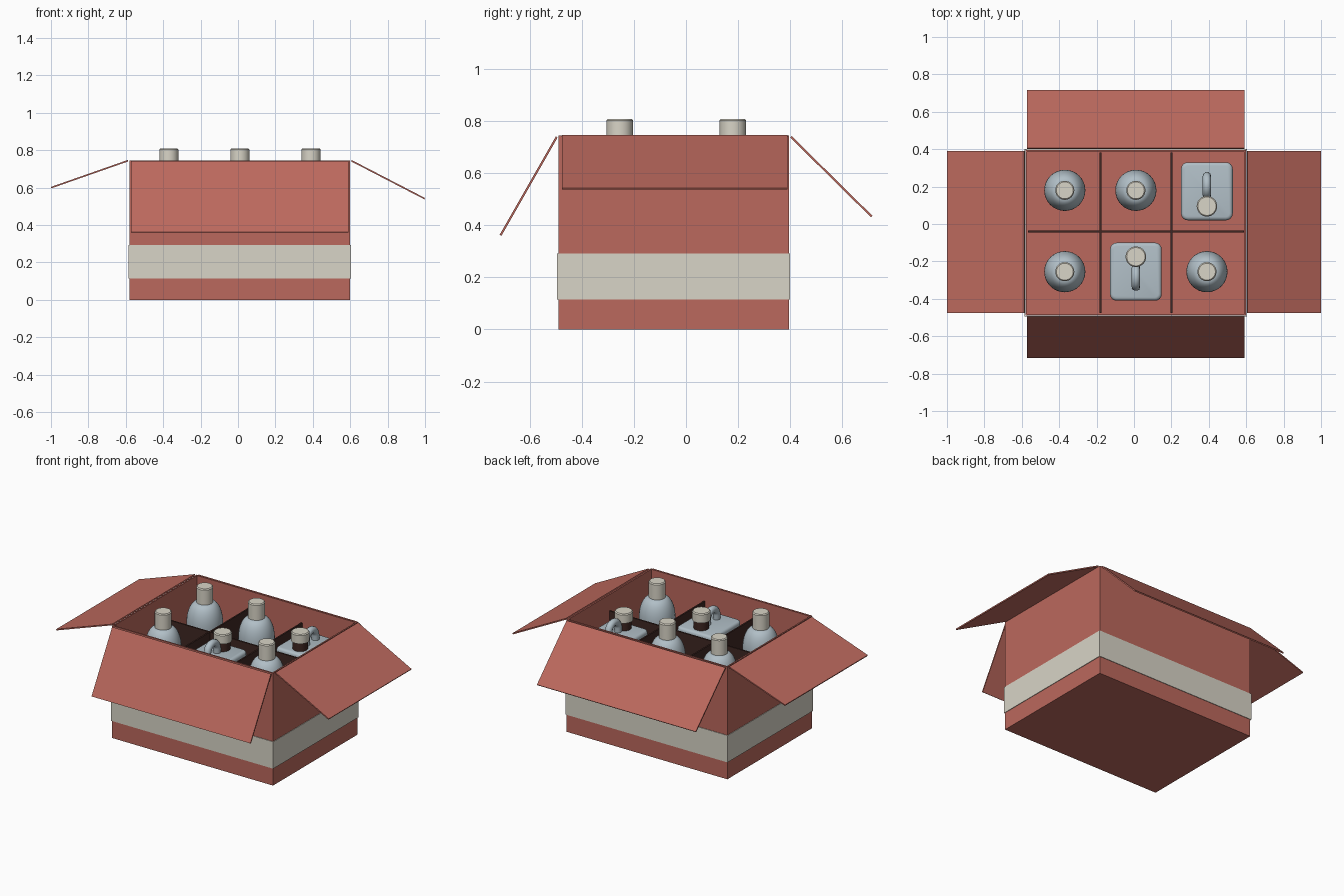
import bpy, bmesh, math
from mathutils import Vector, Matrix

cube = bpy.data.objects.get("Cube")
if cube:
    bpy.data.objects.remove(cube, do_unlink=True)


def material(name, rgb):
    m = bpy.data.materials.new(name)
    m.use_nodes = True
    m.diffuse_color = (*rgb, 1)
    m.node_tree.nodes["Principled BSDF"].inputs["Base Color"].default_value = (*rgb, 1)
    return m


RED = material("red_card", (0.50, 0.14, 0.11))
CREAM = material("cream", (0.69, 0.66, 0.57))
GLASS = material("pale_grey", (0.44, 0.52, 0.57))
DARK = material("dark_brown", (0.05, 0.02, 0.016))


def finish(bm, name, mat, smooth=False):
    bmesh.ops.recalc_face_normals(bm, faces=bm.faces)
    mesh = bpy.data.meshes.new(name)
    bm.to_mesh(mesh)
    bm.free()
    mesh.materials.append(mat)
    ob = bpy.data.objects.new(name, mesh)
    bpy.context.collection.objects.link(ob)
    if smooth:
        shade(ob)
    return ob


def shade(ob):
    bpy.ops.object.select_all(action="DESELECT")
    bpy.context.view_layer.objects.active = ob
    ob.select_set(True)
    bpy.ops.object.shade_smooth_by_angle(angle=math.radians(40))


def block(lo, hi):
    lo, hi = Vector(lo), Vector(hi)
    bm = bmesh.new()
    bmesh.ops.create_cube(bm, size=1, matrix=Matrix.Translation((lo + hi) / 2)
                          @ Matrix.Diagonal((*(hi - lo), 1)))
    return bm


def flat(bm, sign):
    return [f for f in bm.faces if f.normal.z * sign > 0.9]


def lathe(name, profile, x, y, mat):
    bm = bmesh.new()
    vs = [bm.verts.new((r, 0, z)) for r, z in profile]
    es = [bm.edges.new(pair) for pair in zip(vs, vs[1:])]
    bmesh.ops.spin(bm, geom=vs + es, cent=(0, 0, 0), axis=(0, 0, 1),
                   angle=math.tau, steps=32)
    bmesh.ops.remove_doubles(bm, verts=bm.verts, dist=0.0005)
    bmesh.ops.translate(bm, verts=bm.verts, vec=(x, y, 0))
    return finish(bm, name, mat, True)


def cap(name, x, y, r, z0, z1):
    b = 0.006
    return lathe(name, [(0, z0), (r, z0), (r, z1 - b), (r - b, z1), (0, z1)], x, y, CREAM)


X0, X1, Y0, Y1, H, T = -0.58, 0.6, -0.49, 0.395, 0.745, 0.013

# open carton with thick walls and floor
bm = block((X0, Y0, 0), (X1, Y1, H))
bm.normal_update()
top = flat(bm, 1)
bmesh.ops.inset_region(bm, faces=top, thickness=T)
inner = bmesh.ops.extrude_face_region(bm, geom=top)
bmesh.ops.delete(bm, geom=top, context="FACES")
bmesh.ops.translate(bm, verts=[v for v in inner["geom"] if isinstance(v, bmesh.types.BMVert)],
                    vec=(0, 0, T - H))
finish(bm, "carton", RED)

# stripe wrapped around the carton
G = 0.005
bm = block((X0 - G, Y0 - G, 0.115), (X1 + G, Y1 + G, 0.293))
bm.normal_update()
bmesh.ops.delete(bm, geom=flat(bm, 1) + flat(bm, -1), context="FACES")
band = finish(bm, "stripe_band", CREAM)
mod = band.modifiers.new("thickness", "SOLIDIFY")
mod.thickness, mod.offset = G, -1


# flaps folded outwards, each a thin sheet from hinge to tip
def flap(name, hinge, tip, span):
    hinge, tip, span = Vector(hinge), Vector(tip), Vector(span)
    off = (tip - hinge).cross(span).normalized() * 0.004
    bm = bmesh.new()
    a = [bm.verts.new(p + s * off) for p, s in
         ((hinge, 1), (tip, 1), (tip, -1), (hinge, -1))]
    face = bm.faces.new(a)
    ext = bmesh.ops.extrude_face_region(bm, geom=[face])
    bmesh.ops.translate(bm, verts=[v for v in ext["geom"] if isinstance(v, bmesh.types.BMVert)],
                        vec=span)
    finish(bm, name, RED)


flap("front_flap", (-0.573, -0.497, 0.74), (-0.573, -0.713, 0.362), (1.165, 0, 0))
flap("back_flap", (-0.573, 0.403, 0.741), (-0.573, 0.714, 0.434), (1.165, 0, 0))
flap("right_flap", (-0.588, -0.476, 0.744), (-0.999, -0.476, 0.6), (0, 0.866, 0))
flap("left_flap", (0.606, -0.476, 0.744), (0.998, -0.476, 0.541), (0, 0.866, 0))

# crossed dividers
D, DH = 0.005, 0.64
for i, x in enumerate((-0.18, 0.2)):
    finish(block((x - D, Y0 + T, T), (x + D, Y1 - T, DH)), f"cross_divider_{i + 1}", DARK)
finish(block((X0 + T, -0.04 - D, T), (X1 - T, -0.04 + D, DH)), "long_divider", DARK)

# round bottles with domed shoulders
for i, (x, y) in enumerate(((-0.37, 0.18), (0.01, 0.18), (-0.37, -0.255), (0.39, -0.255))):
    dome = [(0.046 + 0.064 * math.cos(t), 0.57 + 0.135 * math.sin(t))
            for t in (math.radians(a) for a in range(0, 91, 10))]
    lathe(f"bottle_{i + 1}", [(0, T), (0.11, T)] + dome + [(0.046, 0.75), (0, 0.75)], x, y, GLASS)
    cap(f"bottle_cap_{i + 1}", x, y, 0.051, 0.705, 0.81)


# square jugs with an off-centre neck and a loop handle
def jug(n, x, y, s):
    bm = block((x - 0.138, y - 0.155, T), (x + 0.138, y + 0.155, 0.63))
    upright = [e for e in bm.edges if abs(e.verts[0].co.z - e.verts[1].co.z) > 0.1]
    bmesh.ops.bevel(bm, geom=upright, offset=0.035, segments=4, profile=0.5, affect="EDGES")
    rim = [e for e in bm.edges if all(v.co.z > 0.6 for v in e.verts)]
    bmesh.ops.bevel(bm, geom=rim, offset=0.018, segments=3, profile=0.5, affect="EDGES")
    finish(bm, f"jug_{n}", GLASS, True)
    ny = y + s * 0.08
    lathe(f"jug_neck_{n}", [(0, 0.62), (0.046, 0.62), (0.046, 0.7), (0, 0.7)], x, ny, DARK)
    cap(f"jug_cap_{n}", x, ny, 0.055, 0.685, 0.746)

    curve = bpy.data.curves.new(f"jug_handle_{n}", "CURVE")
    curve.dimensions = "3D"
    curve.bevel_depth, curve.bevel_resolution = 0.023, 3
    arc = [(0.05 * math.cos(t), 0.66 + 0.048 * math.sin(t))
           for t in (math.pi * k / 10 for k in range(11))]
    path = [(0.05, 0.61)] + arc + [(-0.05, 0.61)]
    spline = curve.splines.new("POLY")
    spline.points.add(len(path) - 1)
    for p, (dy, z) in zip(spline.points, path):
        p.co = (x, y + s * (dy - 0.03), z, 1)
    spline.use_smooth = True
    curve.materials.append(GLASS)
    bpy.context.collection.objects.link(bpy.data.objects.new(f"jug_handle_{n}", curve))


jug(1, 0.01, -0.255, 1)
jug(2, 0.39, 0.175, -1)
